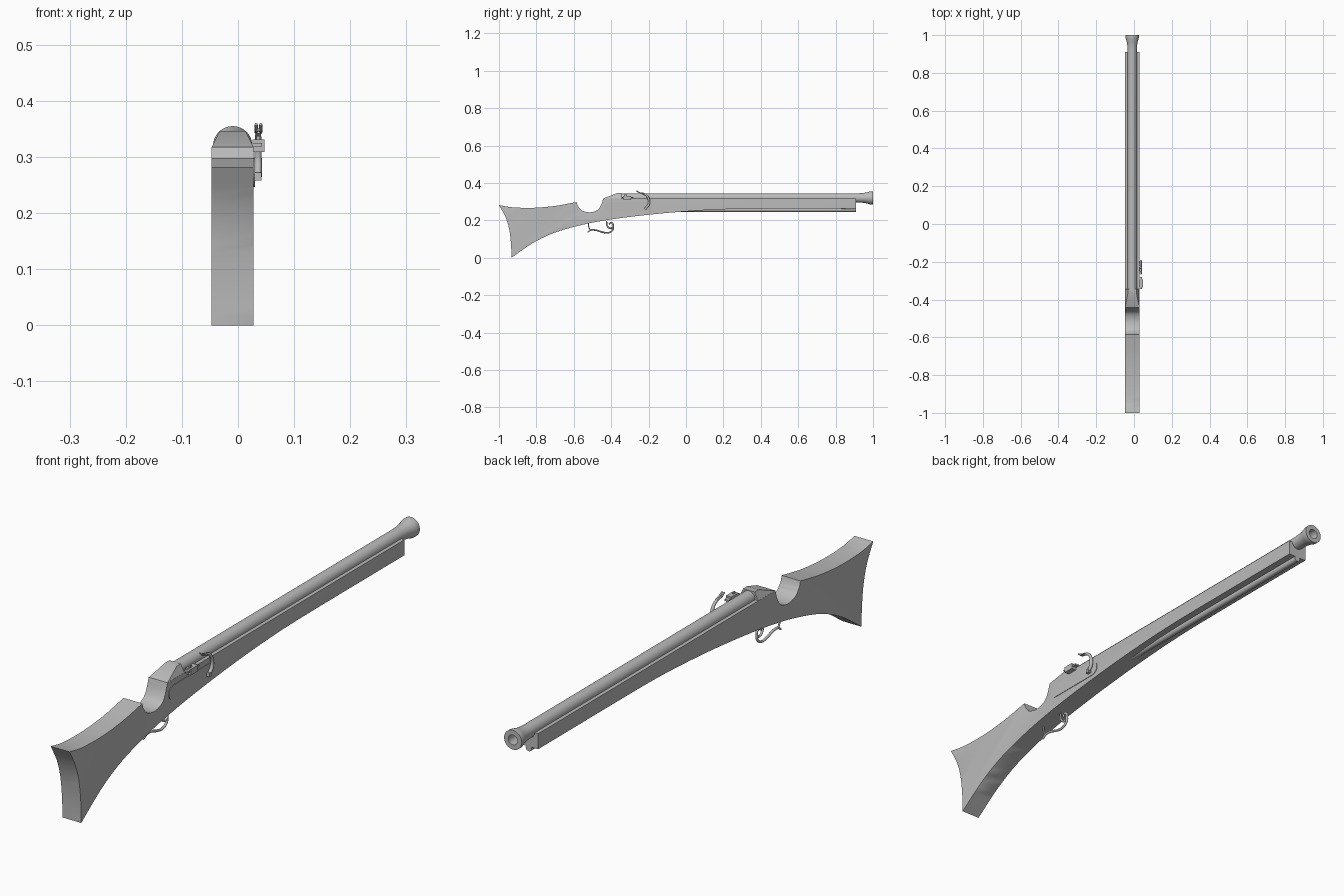
import bpy, bmesh, math
from mathutils import Vector

if "Cube" in bpy.data.objects:
    bpy.data.objects.remove(bpy.data.objects["Cube"], do_unlink=True)

CX = -0.0095      # centre plane of stock and barrel
HALF = 0.0375     # half width of the stock
SIDE = CX + HALF  # lock side of the stock
AXIS = 0.32       # height of the barrel axis

grey = bpy.data.materials.new("plain grey")
grey.use_nodes = True
grey.diffuse_color = (0.5, 0.5, 0.5, 1)
grey.node_tree.nodes["Principled BSDF"].inputs["Base Color"].default_value = (0.5, 0.5, 0.5, 1)


def finish(name, bm, angle=35):
    bmesh.ops.recalc_face_normals(bm, faces=bm.faces)
    mesh = bpy.data.meshes.new(name)
    bm.to_mesh(mesh)
    bm.free()
    mesh.materials.append(grey)
    ob = bpy.data.objects.new(name, mesh)
    bpy.context.collection.objects.link(ob)
    bpy.ops.object.select_all(action='DESELECT')
    ob.select_set(True)
    bpy.context.view_layer.objects.active = ob
    bpy.ops.object.shade_smooth_by_angle(angle=math.radians(angle))
    return ob


def smooth(points, steps=5):
    """Catmull-Rom curve through 2D points."""
    p = [Vector(q) for q in points]
    p = [2 * p[0] - p[1]] + p + [2 * p[-1] - p[-2]]
    out = []
    for a, b, c, d in zip(p, p[1:], p[2:], p[3:]):
        for i in range(steps):
            t = i / steps
            out.append(0.5 * (2 * b + (c - a) * t + (2 * a - 5 * b + 4 * c - d) * t * t
                              + (3 * b - a - 3 * c + d) * t ** 3))
    return out + [p[-2]]


def prism(profile, x0, x1):
    """Extrude a (y, z) profile from x0 to x1."""
    bm = bmesh.new()
    face = bm.faces.new([bm.verts.new((x0, y, z)) for y, z in profile])
    ext = bmesh.ops.extrude_face_region(bm, geom=[face])
    for v in ext["geom"]:
        if isinstance(v, bmesh.types.BMVert):
            v.co.x = x1
    return bm


def lathe(name, profile, z, segments=32):
    """Revolve (y, radius) points about an axis along y."""
    bm = bmesh.new()
    rings = []
    for y, r in profile:
        rings.append([bm.verts.new((CX + r * math.cos(k * math.tau / segments), y,
                                    z + r * math.sin(k * math.tau / segments)))
                      for k in range(segments)])
    for a, b in zip(rings, rings[1:]):
        for k in range(segments):
            n = (k + 1) % segments
            bm.faces.new((a[k], a[n], b[n], b[k]))
    bm.faces.new(rings[0])
    bm.faces.new(rings[-1])
    return finish(name, bm)


def box(name, x, y, z):
    return finish(name, prism([(y[0], z[0]), (y[1], z[0]), (y[1], z[1]), (y[0], z[1])], *x))


def rod(name, points, x, thick):
    """Bent round bar through (y, z, relative radius) points."""
    cu = bpy.data.curves.new(name, 'CURVE')
    cu.dimensions = '3D'
    cu.bevel_depth = thick
    cu.bevel_resolution = 3
    cu.resolution_u = 6
    cu.use_fill_caps = True
    sp = cu.splines.new('BEZIER')
    sp.bezier_points.add(len(points) - 1)
    for b, (y, z, r) in zip(sp.bezier_points, points):
        b.co = (x, y, z)
        b.radius = r
        b.handle_left_type = b.handle_right_type = 'AUTO'
    cu.materials.append(grey)
    ob = bpy.data.objects.new(name, cu)
    bpy.context.collection.objects.link(ob)


# Stock: comb, thumb notch, fore-end, belly and hollow butt
comb = smooth([(-1, 0.282), (-0.93, 0.27), (-0.82, 0.267), (-0.7, 0.277), (-0.585, 0.298)])
notch = smooth([(-0.58, 0.28), (-0.558, 0.254), (-0.515, 0.243), (-0.475, 0.254), (-0.455, 0.28), (-0.442, 0.318)])
belly = smooth([(0.91, 0.262), (0.4, 0.262), (0.2, 0.259), (0, 0.248), (-0.2, 0.23), (-0.4, 0.205),
                (-0.55, 0.177), (-0.7, 0.135), (-0.82, 0.078), (-0.933, 0)])
butt = smooth([(-0.933, 0), (-0.936, 0.08), (-0.947, 0.16), (-0.967, 0.222), (-1, 0.282)])
outline = comb + notch + [Vector((0.91, AXIS - 0.002))] + belly + butt[1:-1]
bm = prism(outline, CX - HALF, SIDE)
rim = [e for e in bm.edges
       if abs(e.verts[0].co.x - e.verts[1].co.x) < 1e-5
       and min(v.co.z for v in e.verts) < 0.3
       and not all(v.co.y > 0.9 for v in e.verts)]
bmesh.ops.bevel(bm, geom=rim, offset=0.011, segments=4, profile=0.5, affect='EDGES', clamp_overlap=True)
finish("stock", bm)

# Breech cover: sloped block narrowing to the top
bm = bmesh.new()
low = [bm.verts.new((CX + s * HALF, y, AXIS - 0.003)) for s, y in ((-1, -0.442), (1, -0.442), (1, -0.345), (-1, -0.345))]
top = [bm.verts.new((CX + s * 0.023, y, 0.346)) for s, y in ((-1, -0.368), (1, -0.368), (1, -0.345), (-1, -0.345))]
bm.faces.new(low)
bm.faces.new(top)
for i in range(4):
    j = (i + 1) % 4
    bm.faces.new((low[i], low[j], top[j], top[i]))
finish("breech_cover", bm)

# Barrel with flared muzzle and open bore
lathe("barrel", [(-0.37, 0.0245), (0.92, 0.0245), (0.945, 0.026), (0.965, 0.029), (0.982, 0.034),
                 (0.988, 0.035), (1, 0.035), (1, 0.018), (0.85, 0.018)], AXIS)

# Ramrod under the fore-end
lathe("ramrod", [(-0.05, 0.012), (0.91, 0.012)], 0.257, 16)

# Lock plate with rounded ends
plate = []
for cy, start in ((-0.2, -90), (-0.41, 90)):
    plate += [(cy + 0.026 * math.cos(math.radians(start + a)),
               0.272 + 0.026 * math.sin(math.radians(start + a))) for a in range(0, 181, 20)]
finish("lock_plate", prism(plate, SIDE - 0.003, SIDE + 0.002))

# Flash pan with cover
box("flash_pan", (SIDE - 0.002, 0.047), (-0.335, -0.295), (0.309, 0.331))
box("pan_cover", (SIDE - 0.002, 0.043), (-0.345, -0.28), (0.319, 0.325))
box("pan_pin", (0.033, 0.039), (-0.328, -0.318), (0.33, 0.337))

# Serpentine match holder with split jaws
rod("serpentine", [(-0.215, 0.265, 1), (-0.2, 0.285, 1), (-0.199, 0.31, 0.95),
                   (-0.212, 0.334, 0.85), (-0.235, 0.346, 0.75)], 0.036, 0.0065)
for i, x in enumerate((0.0325, 0.0405)):
    rod("jaw_%d" % (i + 1), [(-0.228, 0.344, 1), (-0.25, 0.349, 1), (-0.265, 0.358, 0.9)], x, 0.003)
box("jaw_screw", (0.03, 0.043), (-0.255, -0.249), (0.346, 0.352))
box("serpentine_pivot", (SIDE - 0.002, 0.042), (-0.222, -0.208), (0.258, 0.272))

# Curled trigger lever and its tail
rod("trigger_lever", [(-0.425, 0.195, 0.8), (-0.42, 0.168, 0.9), (-0.402, 0.158, 1), (-0.389, 0.172, 1),
                      (-0.4, 0.188, 1), (-0.412, 0.178, 0.8)], CX, 0.0045)
rod("trigger_tail", [(-0.389, 0.175, 1), (-0.392, 0.15, 1), (-0.415, 0.134, 1), (-0.45, 0.138, 1),
                     (-0.485, 0.148, 1), (-0.512, 0.147, 1), (-0.526, 0.136, 0.7)], CX, 0.0045)
rod("trigger_post", [(-0.512, 0.147, 0.8), (-0.52, 0.165, 0.8), (-0.522, 0.188, 0.8)], CX, 0.004)
